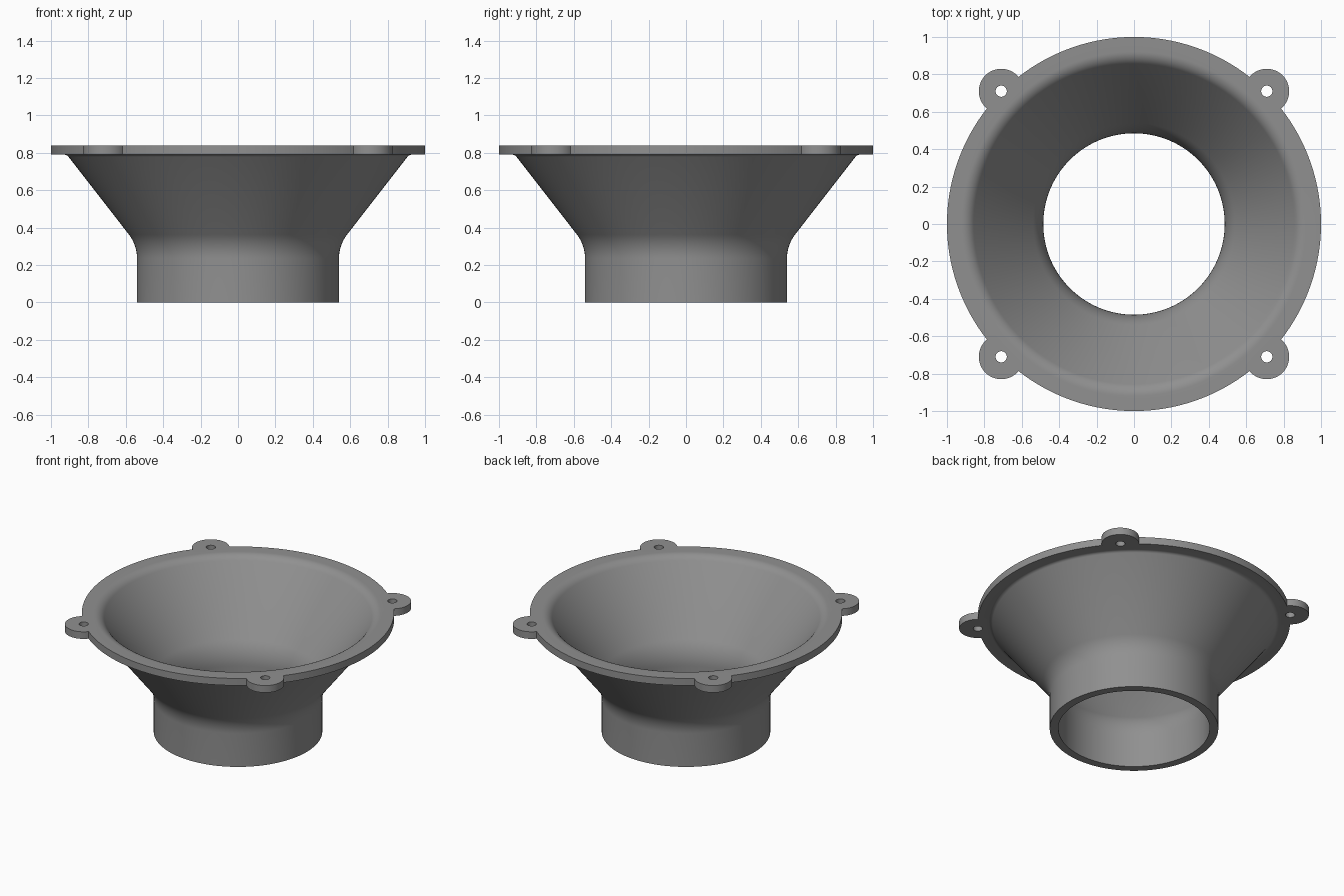
import bpy, bmesh, math
from mathutils import Matrix, Vector

if "Cube" in bpy.data.objects:
    bpy.data.objects.remove(bpy.data.objects["Cube"])

TOP, UNDER, SEG = 0.84, 0.79, 128
LEAN = math.radians(37.5)              # cone angle from vertical
EAR_DIST, EAR_R, HOLE_R = 1.004, 0.12, 0.03

grey = bpy.data.materials.new("grey_plastic")
grey.diffuse_color = (0.28, 0.28, 0.28, 1)
grey.use_nodes = True
grey.node_tree.nodes["Principled BSDF"].inputs["Base Color"].default_value = grey.diffuse_color


def arc(cx, cz, r, a0, a1, n):
    """Points of an arc in the r-z plane."""
    return [(cx + r * math.cos(a0 + (a1 - a0) * i / n),
             cz + r * math.sin(a0 + (a1 - a0) * i / n)) for i in range(n + 1)]


def finish(bm, name):
    bmesh.ops.remove_doubles(bm, verts=bm.verts, dist=1e-5)
    bmesh.ops.recalc_face_normals(bm, faces=bm.faces)
    mesh = bpy.data.meshes.new(name)
    bm.to_mesh(mesh)
    bm.free()
    mesh.materials.append(grey)
    ob = bpy.data.objects.new(name, mesh)
    bpy.context.collection.objects.link(ob)
    return ob


def prism(bm, points, z0, z1):
    """Extrude a flat outline upwards."""
    face = bm.faces.new([bm.verts.new((x, y, z0)) for x, y in points])
    ext = bmesh.ops.extrude_face_region(bm, geom=[face])["geom"]
    verts = [v for v in ext if isinstance(v, bmesh.types.BMVert)]
    bmesh.ops.translate(bm, verts=verts, vec=(0, 0, z1 - z0))


def at_corners(name, points, z0, z1):
    """Four copies of an outline on the diagonals, local x pointing outwards."""
    bm = bmesh.new()
    for k in range(4):
        rot = Matrix.Rotation(math.radians(45 + 90 * k), 2)
        prism(bm, [rot @ Vector((x + EAR_DIST, y)) for x, y in points], z0, z1)
    return finish(bm, name)


def circle(r, n):
    return [(r * math.cos(math.tau * i / n), r * math.sin(math.tau * i / n))
            for i in range(n)]


# Funnel: collar, bend, cone and flange as one turned wall
P = math.pi
profile = [(0.54, 0)]
profile += arc(0.75, 0.235, 0.21, P, P - LEAN, 10)             # outer bend
profile += arc(0.930, 0.760, 0.030, P - LEAN, P / 2, 5)        # under the flange
profile += [(1.0, UNDER), (1.0, TOP)]
profile += arc(0.921, 0.759, 0.081, P / 2, P - LEAN, 8)        # rounded lip
profile += arc(0.75, 0.235, 0.265, P - LEAN, P, 10)            # inner bend
profile += [(0.485, 0)]
bm = bmesh.new()
ring = [bm.verts.new((r, 0, z)) for r, z in profile]
edges = [bm.edges.new((ring[i], ring[(i + 1) % len(ring)])) for i in range(len(ring))]
bmesh.ops.spin(bm, geom=ring + edges, cent=(0, 0, 0), axis=(0, 0, 1),
               angle=math.tau, steps=SEG)
funnel = finish(bm, "funnel")

# Mounting ears, cut flat inside the flange, and their screw holes
ears = at_corners("mounting_ears",
                  [(max(x, -0.05), y) for x, y in circle(EAR_R, 48)
                   if x > -0.06], UNDER, TOP)
holes = at_corners("screw_holes", circle(HOLE_R, 32), UNDER - 0.1, TOP + 0.1)

bpy.context.view_layer.objects.active = funnel
funnel.select_set(True)
for tool, op in ((ears, 'UNION'), (holes, 'DIFFERENCE')):
    mod = funnel.modifiers.new(tool.name, 'BOOLEAN')
    mod.object, mod.operation, mod.solver = tool, op, 'EXACT'
    bpy.ops.object.modifier_apply(modifier=mod.name)
    bpy.data.objects.remove(tool)
bpy.ops.object.shade_smooth_by_angle(angle=math.radians(30))
